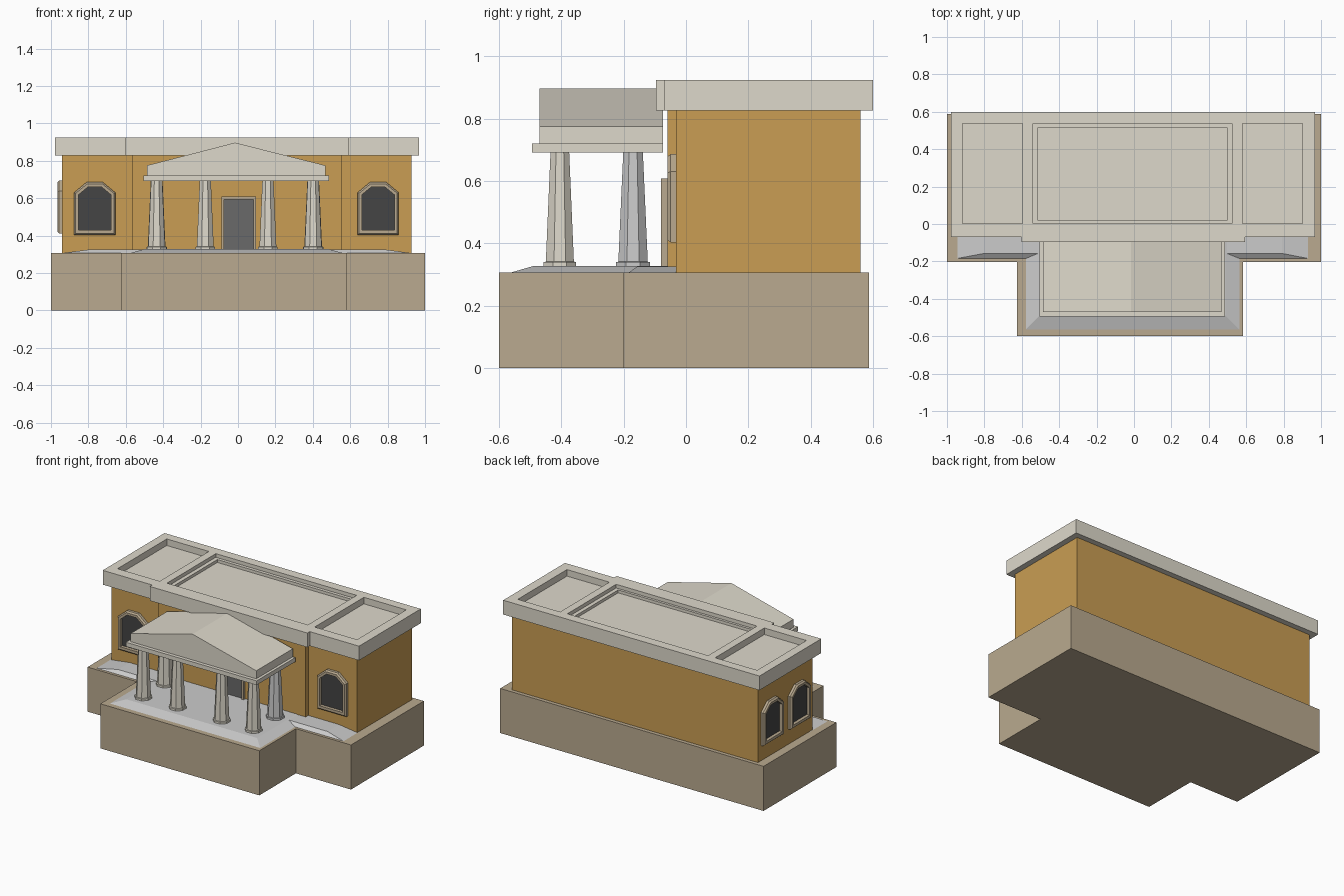
import bpy, bmesh, math

if "Cube" in bpy.data.objects:
    bpy.data.objects.remove(bpy.data.objects["Cube"])

def material(name, rgb):
    m = bpy.data.materials.new(name)
    m.diffuse_color = (*[(c / 255) ** 2.2 for c in rgb], 1)
    m.use_nodes = True
    m.node_tree.nodes["Principled BSDF"].inputs["Base Color"].default_value = m.diffuse_color
    return m

STONE = material("stone", (184, 168, 142))
CREAM = material("cream", (221, 216, 202))
OCHRE = material("ochre", (200, 156, 84))
GLASS = material("dark_glass", (70, 70, 70))
DOOR = material("door_grey", (105, 105, 105))

def loft(name, rings, mat=None, caps=True):
    """Bridge rings of 3D points; caps close both ends."""
    bm = bmesh.new()
    loops = [[bm.verts.new(p) for p in r] for r in rings]
    n = len(loops[0])
    for a, b in zip(loops, loops[1:]):
        for i in range(n):
            j = (i + 1) % n
            bm.faces.new((a[i], a[j], b[j], b[i]))
    if caps:
        bm.faces.new(loops[0][::-1])
        bm.faces.new(loops[-1])
    bmesh.ops.recalc_face_normals(bm, faces=bm.faces)
    me = bpy.data.meshes.new(name)
    bm.to_mesh(me)
    bm.free()
    ob = bpy.data.objects.new(name, me)
    bpy.context.collection.objects.link(ob)
    if mat:
        me.materials.append(mat)
    return ob

def rect(x0, x1, y0, y1, z):
    return [(x0, y0, z), (x1, y0, z), (x1, y1, z), (x0, y1, z)]

def box(name, x0, x1, y0, y1, z0, z1, mat=None):
    return loft(name, [rect(x0, x1, y0, y1, z) for z in (z0, z1)], mat)

def t_block(name, x0, x1, cx0, cx1, yc, yw, yb, z0, z1, mat):
    """T-shaped plan: wings at yw, centre projecting to yc."""
    plan = [(x0, yw), (cx0, yw), (cx0, yc), (cx1, yc),
            (cx1, yw), (x1, yw), (x1, yb), (x0, yb)]
    return loft(name, [[(x, y, z) for x, y in plan] for z in (z0, z1)], mat)

# Podium, walls and cornice share the T plan
t_block("podium", -1, 1, -.625, .582, -.6, -.203, .587, 0, .306, STONE)
t_block("walls", -.94, .928, -.567, .556, -.06, -.032, .561, .3, .84, OCHRE)
cornice = t_block("cornice", -.978, .968, -.602, .594, -.096, -.07, .6, .827, .925, CREAM)

# Recessed roof panels
for x0, x1, y0, y1, z in ((-.917, -.597, .003, .537, .88), (.58, .902, .003, .537, .88),
                          (-.543, .527, .005, .535, .9), (-.516, .5, .022, .513, .88)):
    cutter = box("roof_cutter", x0, x1, y0, y1, z, 1.0)
    cutter.hide_render = True
    cutter.hide_set(True)
    mod = cornice.modifiers.new("recess", 'BOOLEAN')
    mod.operation, mod.solver, mod.object = 'DIFFERENCE', 'EXACT', cutter
bpy.context.view_layer.update()
baked = bpy.data.meshes.new_from_object(cornice.evaluated_get(bpy.context.evaluated_depsgraph_get()))
cornice.modifiers.clear()
cornice.data = baked
for ob in [o for o in bpy.data.objects if o.name.startswith("roof_cutter")]:
    bpy.data.objects.remove(ob)

# Sloped paving on the podium
loft("wing_paving", [rect(-.96, .945, -.187, 0, .304), rect(-.8, .79, -.157, 0, .325)])
loft("porch_paving", [rect(-.585, .57, -.57, 0, .304), rect(-.505, .488, -.49, 0, .327)])

# Octagonal tapered columns
def column(name, cx, cy, k, mat):
    def ring(r, z):
        r = r * k / math.cos(math.pi / 8)
        return [(cx + r * math.cos((i + .5) * math.pi / 4),
                 cy + r * math.sin((i + .5) * math.pi / 4), z) for i in range(8)]
    loft(name, [ring(.052, .32), ring(.052, .34), ring(.045, .341),
                ring(.03, .692)], mat)

for i, x in enumerate((-.435, -.175, .16, .402)):
    column(f"front_column_{i}", x, -.405, 1, CREAM)
column("rear_column_left", -.435, -.17, 1.05, CREAM)
column("rear_column_right", .402, -.17, 1.05, None)

# Portico beam and gabled pediment
box("portico_beam", -.505, .487, -.494, -.074, .691, .72, CREAM)
gable = [(-.487, .72), (.468, .72), (.468, .775), (-.016, .897), (-.487, .775)]
loft("pediment", [[(x, y, z) for x, z in gable] for y in (-.47, -.074)], CREAM)

# Door with surround
def u_frame(y):
    return [(x, y, z) for x, z in ((-.088, .32), (-.088, .608), (.096, .608), (.096, .32),
                                   (.084, .32), (.084, .594), (-.076, .594), (-.076, .32))]
loft("door_frame", [u_frame(-.05), u_frame(-.08)], STONE)
box("door", -.08, .088, -.066, -.05, .32, .6, DOOR)

# Arched windows: place maps (across, height, depth) onto a wall
def window(name, place):
    def arch(w, t, z0, zs, z1, d):
        return [place(u, z, d) for u, z in
                ((-w, z0), (w, z0), (w, zs), (t, z1), (-t, z1), (-w, zs))]
    outer, inner = (.11, .043, .403, .63, .686), (.087, .035, .43, .618, .661)
    loft(name + "_frame", [arch(*outer, -.01), arch(*outer, .018),
                           arch(.102, .04, .412, .626, .677, .028),
                           arch(*inner, .028), arch(*inner, -.01)], STONE, caps=False)
    loft(name + "_glass", [arch(*inner, -.01), arch(*inner, .006)], GLASS)

for side, cx in (("left", -.766), ("right", .749)):
    window(f"front_window_{side}", lambda u, z, d, c=cx: (c + u, -.032 - d, z))
for side, cy in (("rear", .42), ("fore", .125)):
    window(f"side_window_{side}", lambda u, z, d, c=cy: (-.938 - d, c - u, z + .008))
